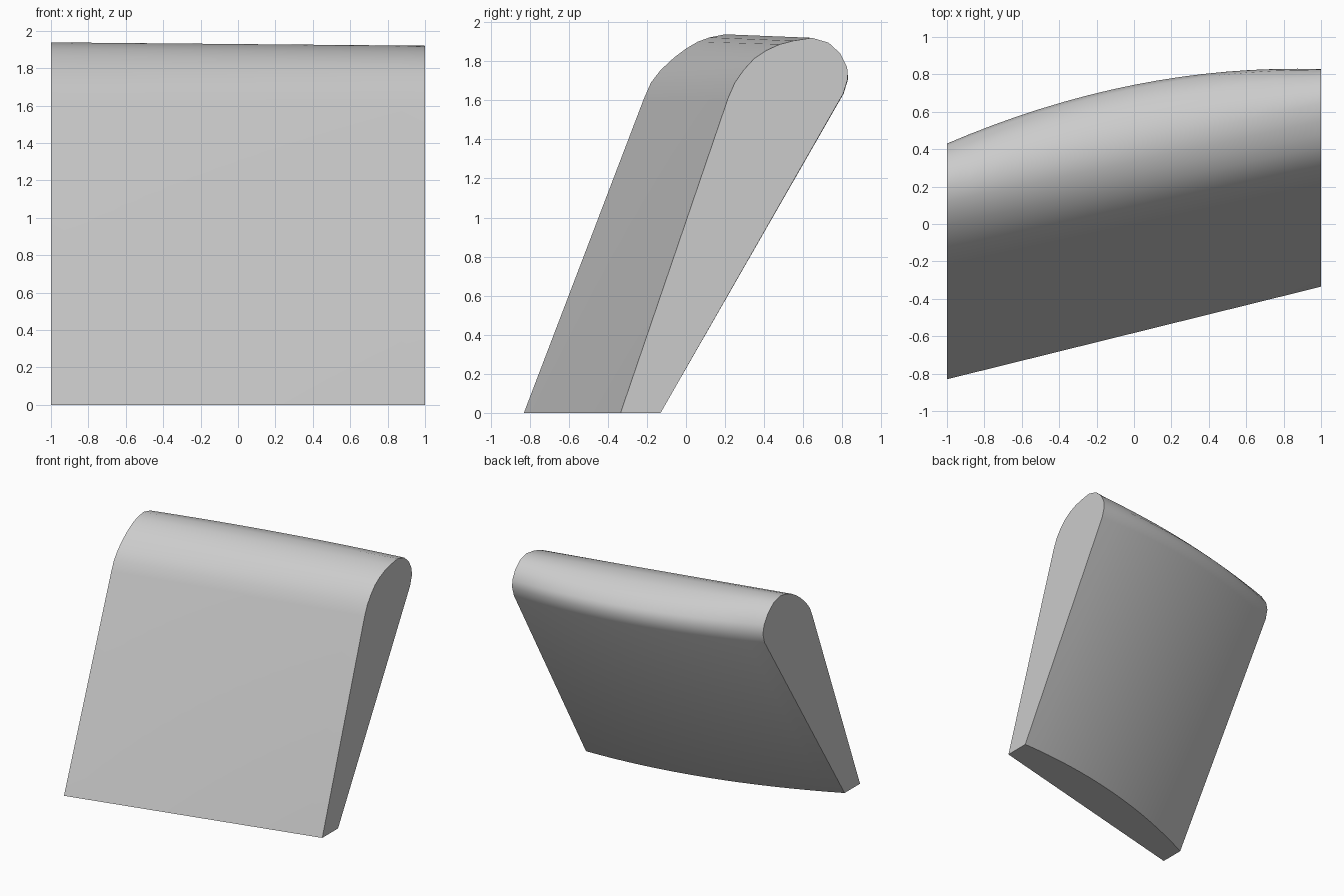
import bpy
import bmesh
import math

cube = bpy.data.objects.get("Cube")
if cube:
    bpy.data.objects.remove(cube, do_unlink=True)

grey = bpy.data.materials.new("light_grey")
grey.use_nodes = True
colour = (0.6, 0.6, 0.6, 1)
grey.diffuse_color = colour
grey.node_tree.nodes["Principled BSDF"].inputs["Base Color"].default_value = colour

# End outlines (y, z): front foot, over the rounded top, down to the back foot
right_end = [(-.83, 0), (-.215, 1.61), (-.18, 1.69), (-.13, 1.755), (-.06, 1.82),
             (0, 1.865), (.06, 1.9), (.12, 1.922), (.2, 1.938), (.29, 1.915),
             (.36, 1.86), (.415, 1.78), (.43, 1.71), (.41, 1.635), (-.63, 0)]
left_end = [(-.335, 0), (.215, 1.61), (.25, 1.69), (.295, 1.755), (.35, 1.815),
            (.41, 1.855), (.48, 1.887), (.55, 1.905), (.645, 1.92), (.73, 1.895),
            (.79, 1.84), (.825, 1.77), (.828, 1.71), (.805, 1.635), (-.13, 0)]
# How far each outline point follows the bowed back
bow = [0] * 9 + [.3, .6, .9, 1, 1, 1]
BOW_DEPTH = 0.115
STATIONS = 16

# Loft the slanted panel from one end to the other
bm = bmesh.new()
rings = []
for i in range(STATIONS + 1):
    t = i / STATIONS
    x = 2 * t - 1
    bulge = BOW_DEPTH * (1 - x * x)
    rings.append([bm.verts.new((x, a[0] + (b[0] - a[0]) * t + bulge * w,
                                a[1] + (b[1] - a[1]) * t))
                  for a, b, w in zip(right_end, left_end, bow)])
count = len(bow)
for r, s in zip(rings, rings[1:]):
    for j in range(count):
        k = (j + 1) % count
        bm.faces.new((r[j], r[k], s[k], s[j]))

# Flat end caps
bm.faces.new(rings[0])
bm.faces.new(rings[-1])
bmesh.ops.recalc_face_normals(bm, faces=bm.faces)

mesh = bpy.data.meshes.new("slanted_panel")
bm.to_mesh(mesh)
bm.free()
mesh.materials.append(grey)
panel = bpy.data.objects.new("slanted_panel", mesh)
bpy.context.collection.objects.link(panel)

# Smooth the rounded top and bowed back, keeping the outline edges sharp
bpy.ops.object.select_all(action="DESELECT")
panel.select_set(True)
bpy.context.view_layer.objects.active = panel
bpy.ops.object.shade_smooth_by_angle(angle=math.radians(40))
